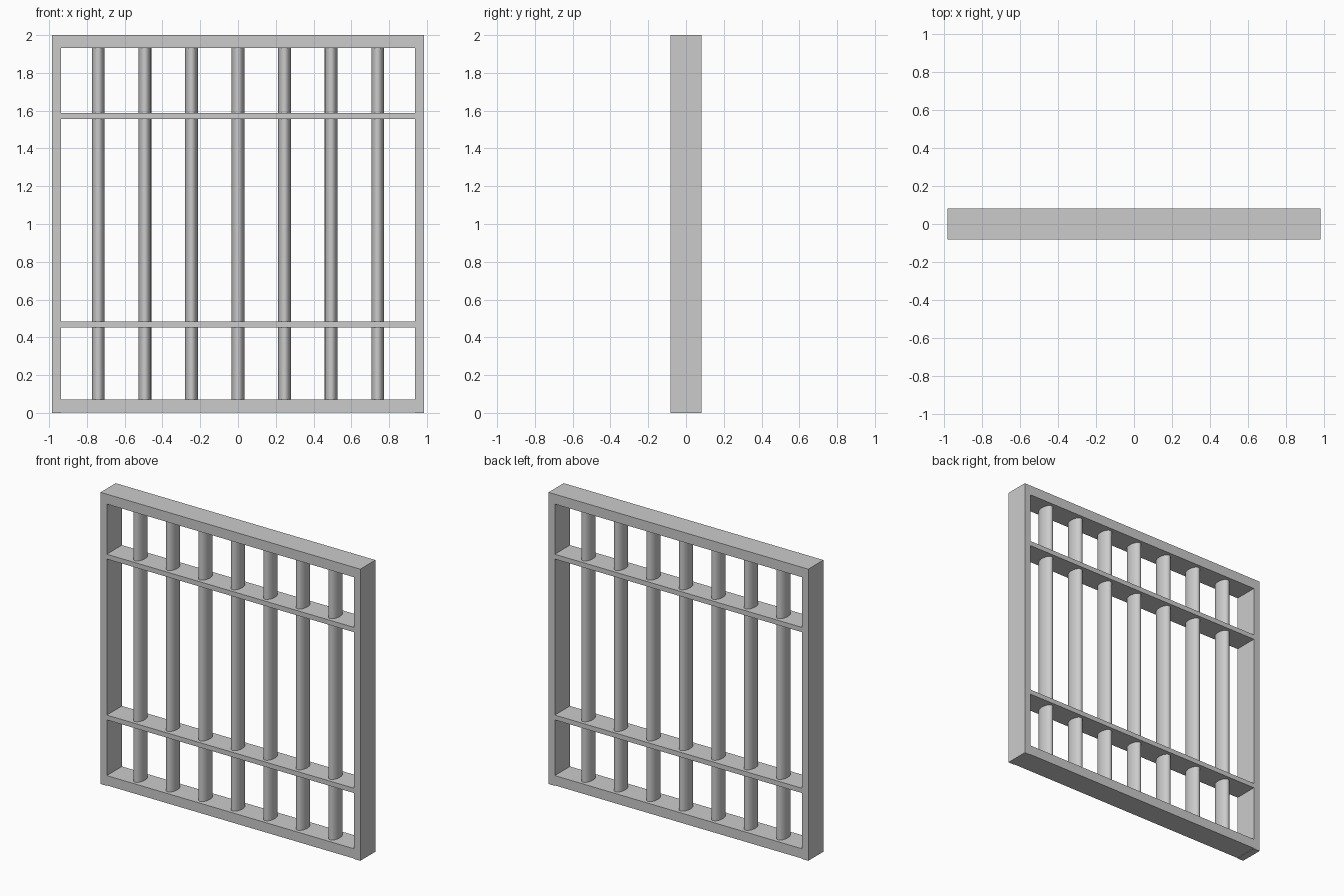
import bpy
import math

if "Cube" in bpy.data.objects:
    bpy.data.objects.remove(bpy.data.objects["Cube"])

HALF_W, POST_W, HALF_D, HEIGHT = 0.985, 0.047, 0.082, 2.0
INNER = HALF_W - POST_W


def box(name, x0, x1, z0, z1):
    bpy.ops.mesh.primitive_cube_add(size=1, location=((x0 + x1) / 2, 0, (z0 + z1) / 2))
    ob = bpy.context.object
    ob.name = name
    ob.scale = (x1 - x0, 2 * HALF_D, z1 - z0)
    bpy.ops.object.transform_apply(location=False, rotation=False, scale=True)
    return ob


# Side posts, full height
box("left_post", -HALF_W, -INNER, 0, HEIGHT)
box("right_post", INNER, HALF_W, 0, HEIGHT)

# Thick top and bottom rails, thin cross rails
for name, z0, z1 in [("bottom_rail", 0.003, 0.07), ("lower_cross_rail", 0.452, 0.485),
                     ("upper_cross_rail", 1.555, 1.588), ("top_rail", 1.932, HEIGHT)]:
    box(name, -INNER, INNER, z0, z1)

# Seven upright bars with an oval section, deeper than wide
for i in range(-3, 4):
    bpy.ops.mesh.primitive_cylinder_add(vertices=32, radius=1, depth=1,
                                        location=(i * 0.2465, 0, HEIGHT / 2))
    bar = bpy.context.object
    bar.name = f"bar_{i + 4}"
    bar.scale = (0.034, 0.06, 1.88)
    bpy.ops.object.transform_apply(location=False, rotation=False, scale=True)
    bpy.ops.object.shade_smooth_by_angle(angle=math.radians(30))
